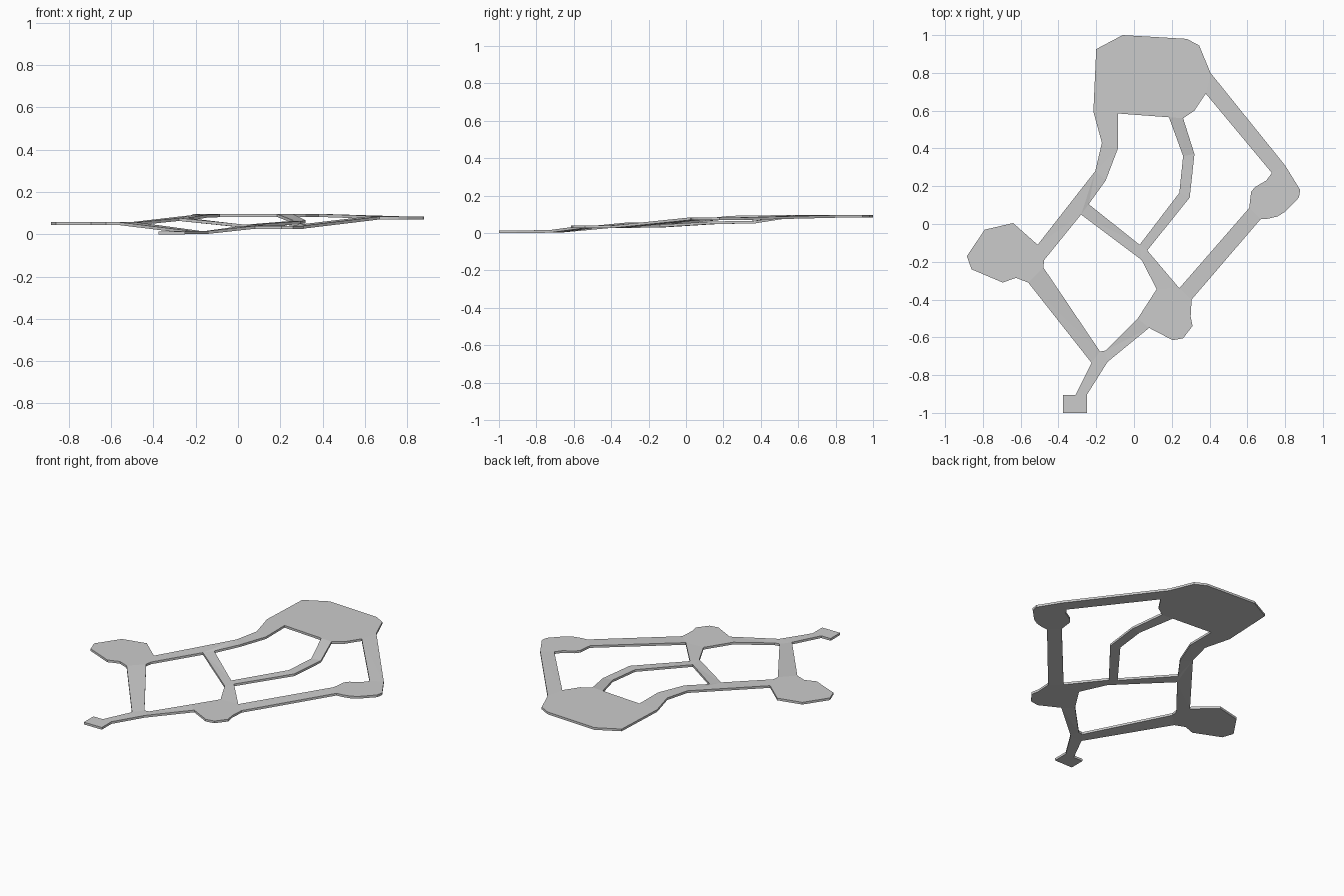
import bpy, bmesh

if "Cube" in bpy.data.objects:
    bpy.data.objects.remove(bpy.data.objects["Cube"])

THICK = 0.014

# Shared doorway points (x, y) and the top height at each doorway
hall = {"nw": [(-.215, .595), (-.085, .585)], "n": [(.185, .565), (.26, .56)],
        "ne": [(.38, .69), (.405, .80)], "z": .096}
east = {"n": [(.73, .27), (.80, .31)], "s": [(.67, .025), (.61, .085)], "z": .084}
south = {"e": [(.305, -.40), (.24, -.34)], "n": [(.24, -.34), (.12, -.345)],
         "w": [(.02, -.50), (.08, -.55)], "z": .04}
west = {"n": [(-.475, -.19), (-.51, -.11)], "s": [(-.56, -.31), (-.48, -.23)], "z": .057}
fork = {"e": [(-.14, -.73), (-.15, -.67)], "w": [(-.18, -.675), (-.225, -.735)], "z": .016}
entry_door = [(-.31, -.905), (-.25, -.905)]


def at(z, *pts):
    """Lift 2D points to height z."""
    return [(x, y, z) for x, y in pts]


bm = bmesh.new()


def panel(points):
    bm.faces.new([bm.verts.new(p) for p in points])


def corridor(*stations):
    """Strip of quads through stations, each (pair of points, height)."""
    for ((a, b), z0), ((c, d), z1) in zip(stations, stations[1:]):
        panel(at(z0, a, b) + at(z1, d, c))


# Rooms
panel(at(hall["z"], (-.20, .926), (-.06, 1.0), (.28, .98), (.345, .945),
         hall["ne"][1], hall["ne"][0], (.32, .60), hall["n"][1], hall["n"][0],
         hall["nw"][1], hall["nw"][0]))
panel(at(east["z"], *east["n"], (.88, .18), (.873, .14), (.80, .065), (.76, .04),
         (.71, .028), *east["s"], (.62, .17), (.64, .195), (.70, .23)))
panel(at(south["z"], south["n"][1], south["n"][0], south["e"][0], (.30, -.49),
         (.31, -.54), (.26, -.605), (.205, -.615), south["w"][1], south["w"][0]))
panel(at(west["z"], west["n"][1], west["n"][0], west["s"][1], west["s"][0],
         (-.625, -.285), (-.695, -.31), (-.86, -.24), (-.885, -.17), (-.79, -.03),
         (-.64, .005)))
panel(at(THICK, *entry_door, (-.25, -1), (-.375, -1), (-.375, -.905)))

# West corridor with its side junction
bend = [(-.205, .28), (-.15, .23)]
side = [(-.24, .105), (-.28, .05)]
corridor((hall["nw"], hall["z"]), ([(-.17, .43), (-.085, .40)], .095), (bend, .092))
panel(at(.092, *bend) + at(.077, *side) + at(west["z"], *west["n"]))

# Cross corridor, its lower junction and the middle corridor
mid = [(.03, -.11), (.07, -.14)]
low = (.04, -.19)
corridor((side, .077), ([mid[0], low], .045))
panel(at(.045, mid[0], low) + at(south["z"], south["n"][1], south["n"][0])
      + at(.045, mid[1]))
corridor((mid, .045), ([(.24, .165), (.295, .14)], .062),
         ([(.26, .36), (.32, .37)], .066), (hall["n"], hall["z"]))

# Outer corridors
corridor((hall["ne"], hall["z"]), (east["n"], east["z"]))
corridor((east["s"], east["z"]), (south["e"], south["z"]))
corridor((south["w"], south["z"]), (fork["e"][::-1], fork["z"]))
corridor((west["s"], west["z"]), (fork["w"][::-1], fork["z"]))

# Fork and neck to the entry
panel(at(fork["z"], *fork["e"], *fork["w"]))
corridor(([fork["w"][1], fork["e"][0]], fork["z"]), (entry_door, THICK))

# Weld the panels and give the plate its thickness
bmesh.ops.remove_doubles(bm, verts=bm.verts, dist=.002)
bmesh.ops.triangulate(bm, faces=bm.faces[:])
ext = bmesh.ops.extrude_face_region(bm, geom=bm.faces[:], use_keep_orig=True)
bmesh.ops.translate(bm, vec=(0, 0, -THICK),
                    verts=[v for v in ext["geom"] if isinstance(v, bmesh.types.BMVert)])
bmesh.ops.recalc_face_normals(bm, faces=bm.faces[:])

mesh = bpy.data.meshes.new("walkable_floor")
bm.to_mesh(mesh)
bm.free()
floor = bpy.data.objects.new("walkable_floor", mesh)
bpy.context.collection.objects.link(floor)
